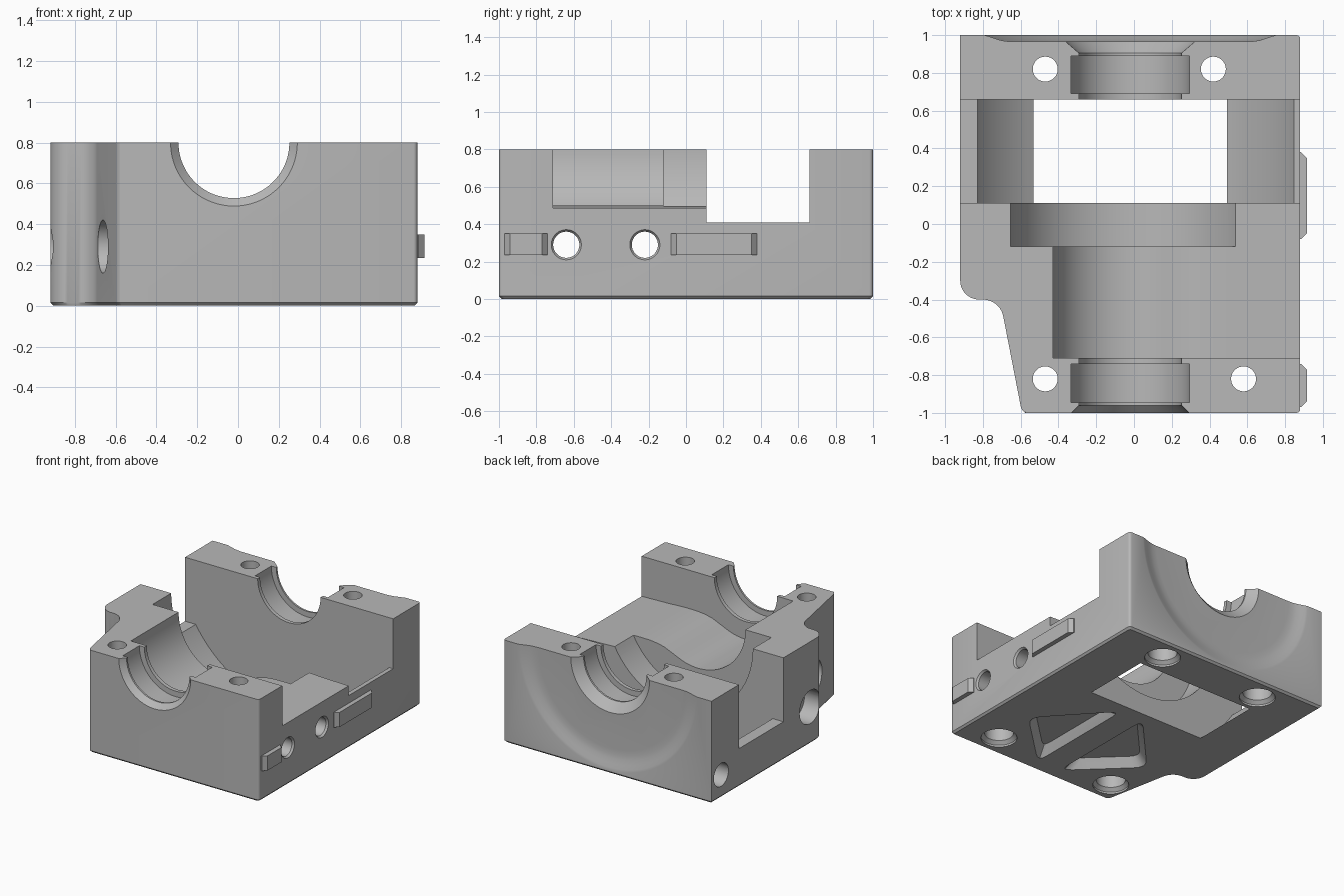
import bpy, bmesh, math
from mathutils import Vector

if "Cube" in bpy.data.objects:
    bpy.data.objects.remove(bpy.data.objects["Cube"], do_unlink=True)

grey = bpy.data.materials.new("machined grey")
grey.use_nodes = True
COLOR = (0.48, 0.48, 0.48, 1)
grey.diffuse_color = COLOR
grey.node_tree.nodes["Principled BSDF"].inputs["Base Color"].default_value = COLOR

AXIS_X, TOP = -0.02, 0.8


def finish(name, bm):
    bmesh.ops.recalc_face_normals(bm, faces=bm.faces)
    mesh = bpy.data.meshes.new(name)
    bm.to_mesh(mesh)
    bm.free()
    mesh.materials.append(grey)
    obj = bpy.data.objects.new(name, mesh)
    bpy.context.collection.objects.link(obj)
    return obj


def loft(name, rings):
    """Closed solid through equal-length rings of points."""
    bm = bmesh.new()
    loops = [[bm.verts.new(p) for p in ring] for ring in rings]
    n = len(loops[0])
    for a, b in zip(loops, loops[1:]):
        for i in range(n):
            j = (i + 1) % n
            bm.faces.new((a[i], a[j], b[j], b[i]))
    bm.faces.new(loops[0])
    bm.faces.new(loops[-1])
    return finish(name, bm)


def lathe(name, profile, axis, center, n=96):
    """Round solid along an axis; profile is (position, radius)."""
    place = {
        "x": lambda t, u, v: (t, center[0] + u, center[1] + v),
        "y": lambda t, u, v: (center[0] + u, t, center[1] + v),
        "z": lambda t, u, v: (center[0] + u, center[1] + v, t),
    }[axis]
    turn = [2 * math.pi * (i + 0.5) / n for i in range(n)]
    return loft(name, [[place(t, r * math.cos(a), r * math.sin(a)) for a in turn]
                       for t, r in profile])


def box(name, x, y, z):
    ring = [(x[0], y[0]), (x[1], y[0]), (x[1], y[1]), (x[0], y[1])]
    return loft(name, [[(a, b, h) for a, b in ring] for h in z])


def arc(cx, cy, r, a0, a1, n=10):
    steps = [math.radians(a0 + (a1 - a0) * i / n) for i in range(n + 1)]
    return [(cx + r * math.cos(a), cy + r * math.sin(a)) for a in steps]


def round_corners(pts, r, n=4):
    """Replace each corner by a small quadratic curve."""
    out = []
    for i, p in enumerate(pts):
        p, a, b = Vector(p), Vector(pts[i - 1]), Vector(pts[(i + 1) % len(pts)])
        s, e = p + (a - p).normalized() * r, p + (b - p).normalized() * r
        for k in range(n + 1):
            t = k / n
            out.append(tuple(s * (1 - t) ** 2 + p * 2 * t * (1 - t) + e * t * t))
    return out


# Housing block with a stepped, curved flank and a chamfered foot
outline = [(-0.58, -1)] + arc(0.86, -0.98, 0.02, -90, 0, 4) + arc(0.86, 0.98, 0.02, 0, 90, 4)
outline += [(-0.92, 1)] + arc(-0.82, -0.3, 0.1, 180, 270) + arc(-0.80, -0.51, 0.11, 90, 10)
outline += arc(-0.56, -0.96, 0.04, 190, 250, 4)
cx = sum(p[0] for p in outline) / len(outline)
foot = [(x * 0.985, y * 0.985, 0) for x, y in outline]
housing = loft("housing", [foot,
                           [(x, y, 0.015) for x, y in outline],
                           [(x, y, TOP) for x, y in outline]])

cutters = []
axis = (AXIS_X, TOP)

# Rotor window with a deeper opening on one flank
cutters.append(lathe("window_cut", [(0.11, 0.95), (0.66, 0.95)], "y", axis, 128))
cutters.append(box("left_notch_cut", (0.5, 1.1), (0.11, 0.66), (0.41, 1)))
cutters.append(box("right_notch_cut", (-1.1, -0.5), (0.11, 0.66), (0.30, 1)))

# Disc recess and the trough that sweeps out through the flank
cutters.append(lathe("disc_cut", [(-0.12, 0.635), (0.2, 0.635)], "y", axis))
trough = [(-0.43, 1)] + arc(AXIS_X, TOP, 0.41, 180, 295, 32)
trough += [(0.21, 0.453), (0.27, 0.478), (0.33, 0.492), (0.4, 0.499), (0.5, 0.5),
           (0.65, 0.493), (1.1, 0.48), (1.1, 1)]
cutters.append(loft("trough_cut", [[(x, y, z) for x, z in trough] for y in (-0.71, 0.2)]))

# Bearing seats with lips and flared mouths
cutters.append(lathe("front_seat_cut", [
    (-1.04, 0.35), (-0.96, 0.272), (-0.945, 0.272), (-0.945, 0.315), (-0.74, 0.315),
    (-0.74, 0.272), (-0.6, 0.272)], "y", axis))
cutters.append(lathe("rear_seat_cut", [
    (0.5, 0.272), (0.69, 0.272), (0.69, 0.315), (0.89, 0.315), (0.89, 0.272),
    (0.905, 0.272), (0.99, 0.37)], "y", axis))

# Shallow dished recess on the rear face
cutters.append(lathe("rear_dish_cut", [
    (1.05, 0.80), (1.002, 0.78), (0.995, 0.755), (0.985, 0.725), (0.974, 0.69),
    (0.968, 0.66), (0.965, 0.62)], "y", axis))

# Vertical bolt holes, counterbored from below
for x, y in ((-0.47, 0.82), (0.42, 0.82), (-0.47, -0.82), (0.58, -0.82)):
    cutters.append(lathe("bolt_cut", [
        (-0.05, 0.13), (0.015, 0.13), (0.04, 0.105), (0.22, 0.105), (0.22, 0.066),
        (1, 0.066)], "z", (x, y), 40))

# Cross holes through the flanks, counterbored on one side
for y, depth in ((-0.64, -0.54), (-0.22, -0.78)):
    cutters.append(lathe("cross_cut", [
        (-1.1, 0.13), (depth, 0.13), (depth, 0.07), (0.865, 0.07), (0.882, 0.082),
        (1, 0.082)], "x", (y, 0.29), 40))
cutters.append(lathe("port_cut", [(-1.1, 0.09), (-0.7, 0.09)], "x", (0.88, 0.18), 40))

# Mirrored triangular weight pockets under the base
for side in (-1, 1):
    tri = [(0.05 + side * u, v) for u, v in ((0.10, 0.04), (0.56, -0.46), (0.10, -0.90))]
    tri = round_corners(tri, 0.10)
    mx = 0.05 + side * 0.25
    cutters.append(loft("pocket_cut", [
        [(mx + (x - mx) * s, -0.45 + (y + 0.45) * s, z) for x, y in tri]
        for z, s in ((-0.02, 1.05), (0.07, 0.78))]))

# Cut everything from the housing, then drop the cutters
bpy.context.view_layer.objects.active = housing
for cutter in cutters:
    cutter.hide_render = True
    mod = housing.modifiers.new("cut", "BOOLEAN")
    mod.operation, mod.solver, mod.object = "DIFFERENCE", "EXACT", cutter
    bpy.ops.object.modifier_apply(modifier=mod.name)
    bpy.data.objects.remove(cutter, do_unlink=True)

# Raised keys on the flank with tapered ends
for name, y0, y1 in (("rear_key", -0.08, 0.38), ("front_key", -0.97, -0.74)):
    rings = []
    for x, inset in ((0.86, 0), (0.885, 0), (0.915, 0.03)):
        rings.append([(x, y0 + inset, 0.235), (x, y1 - inset, 0.235),
                      (x, y1 - inset, 0.35), (x, y0 + inset, 0.35)])
    loft(name, rings)

bpy.ops.object.select_all(action="DESELECT")
housing.select_set(True)
bpy.ops.object.shade_smooth_by_angle(angle=math.radians(25))
